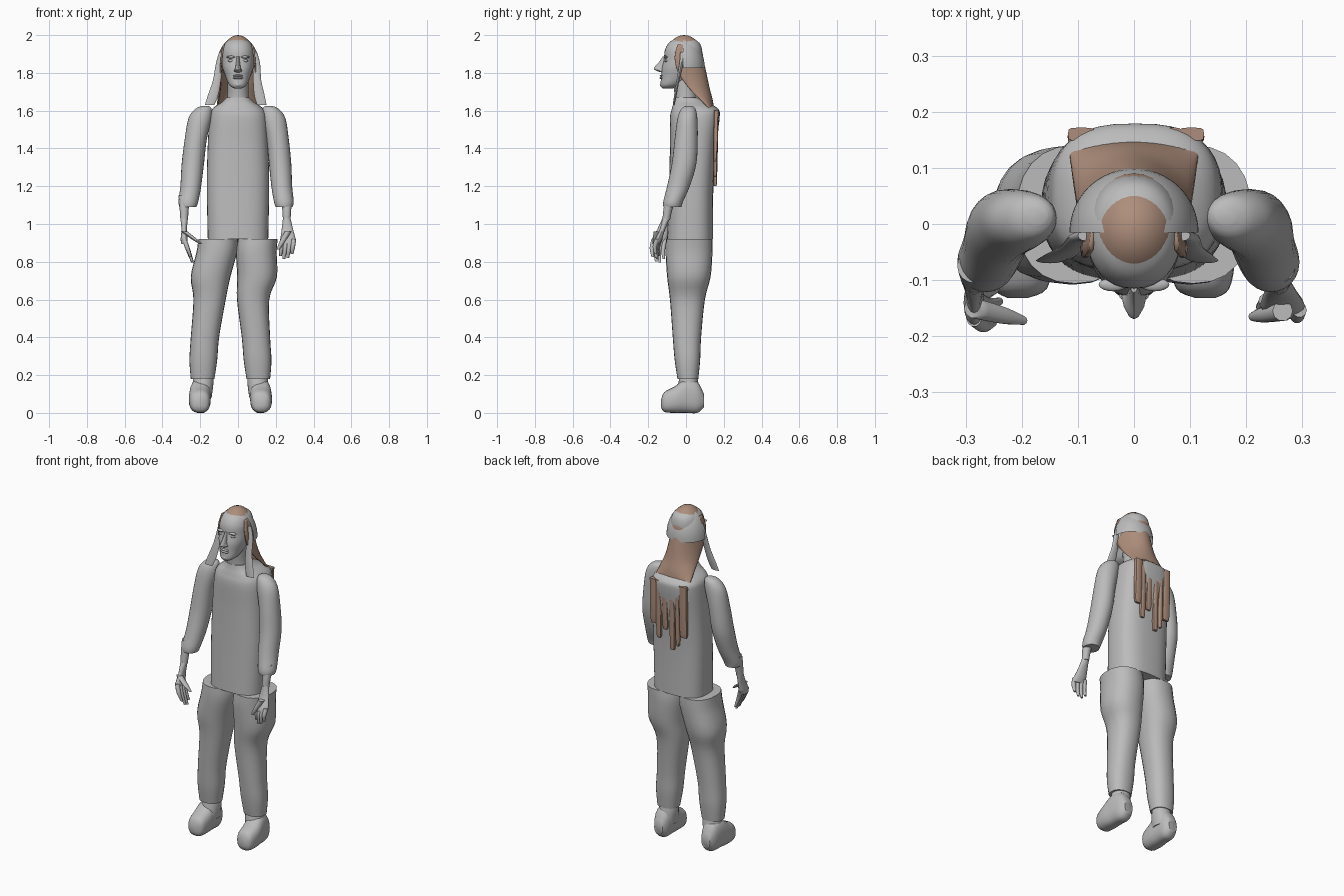
import bpy
import bmesh
from math import sin, cos, pi, radians
from mathutils import Vector

default_cube = bpy.data.objects.get("Cube")
if default_cube:
    bpy.data.objects.remove(default_cube, do_unlink=True)


def make_material(name, colour):
    material = bpy.data.materials.new(name)
    material.use_nodes = True
    material.diffuse_color = colour
    material.node_tree.nodes["Principled BSDF"].inputs["Base Color"].default_value = colour
    return material


GREY = make_material("plain grey", (0.5, 0.5, 0.5, 1))
BROWN = make_material("hair brown", (0.42, 0.27, 0.2, 1))


def finish(bm, name, *materials, rule=None):
    """Turn a bmesh into a smooth shaded object."""
    bmesh.ops.recalc_face_normals(bm, faces=bm.faces)
    if rule:
        for face in bm.faces:
            face.material_index = int(rule(face.calc_center_median()))
    mesh = bpy.data.meshes.new(name)
    bm.to_mesh(mesh)
    bm.free()
    for material in materials:
        mesh.materials.append(material)
    mesh.shade_smooth()
    mesh.set_sharp_from_angle(angle=radians(45))
    obj = bpy.data.objects.new(name, mesh)
    bpy.context.collection.objects.link(obj)
    return obj


def smooth_rings(rings, steps):
    """Catmull-Rom interpolation between the given rings."""
    result = []
    last = len(rings) - 1
    for i in range(last):
        quad = [rings[max(i - 1, 0)], rings[i], rings[i + 1], rings[min(i + 2, last)]]
        for k in range(steps):
            t = k / steps
            result.append([b + 0.5 * t * (c - a + t * (2 * a - 5 * b + 4 * c - d + t * (3 * (b - c) + d - a)))
                           for a, b, c, d in zip(*quad)])
    return result + [list(rings[last])]


def skin(bm, loops, closed):
    for low, high in zip(loops, loops[1:]):
        count = len(low)
        for i in range(count if closed else count - 1):
            j = (i + 1) % count
            bm.faces.new((low[i], low[j], high[j], high[i]))


def loft(name, rings, material=GREY, along_y=False, power=2.0, sides=24, steps=4):
    """Skin over rings given as (x min, x max, y min, y max, z)."""
    bm = bmesh.new()
    loops = []
    for x0, x1, y0, y1, z in smooth_rings(rings, steps):
        loop = []
        for i in range(sides):
            c, s = cos(2 * pi * i / sides), sin(2 * pi * i / sides)
            c, s = [abs(v) ** (2 / power) * (1 if v > 0 else -1) for v in (c, s)]
            u, v = (x0 + x1) / 2 + c * (x1 - x0) / 2, (y0 + y1) / 2 + s * (y1 - y0) / 2
            loop.append(bm.verts.new((u, z, v) if along_y else (u, v, z)))
        loops.append(loop)
    skin(bm, loops, True)
    bm.faces.new(loops[0])
    bm.faces.new(loops[-1])
    return finish(bm, name, material)


def tube(name, points, radii, sides=10):
    rings = [(x - r, x + r, y - r, y + r, z) for (x, y, z), r in zip(points, radii)]
    return loft(name, rings, sides=sides)


def mirror(rings, shift):
    """Mirror rings across x, moved inward by shift(z)."""
    return [(-x1 - shift(z), -x0 - shift(z), y0, y1, z) for x0, x1, y0, y1, z in rings]


def ellipsoid(name, centre, radii, *materials, keep=None, rule=None, detail=32):
    bm = bmesh.new()
    bmesh.ops.create_uvsphere(bm, u_segments=detail, v_segments=detail // 2, radius=1)
    for vert in bm.verts:
        vert.co = Vector(centre) + Vector([a * b for a, b in zip(vert.co, radii)])
    if keep:
        gone = [f for f in bm.faces if not keep(f.calc_center_median())]
        bmesh.ops.delete(bm, geom=gone, context="FACES")
    return finish(bm, name, *materials, rule=rule)


# Shirt body with neckline
loft("shirt", [
    (-.16, .16, -.1, .143, .92), (-.165, .165, -.09, .145, 1.2), (-.16, .16, -.085, .16, 1.42),
    (-.15, .155, -.085, .178, 1.56), (-.135, .135, -.075, .17, 1.61),
    (-.085, .085, -.065, .11, 1.645), (-.06, .06, -.06, .06, 1.67)], power=2.7, sides=40)

# Trouser legs and shoes
leg = [(-.25, -.125, -.045, .065, .18), (-.257, -.11, -.06, .075, .28), (-.25, -.1, -.07, .08, .4),
       (-.236, -.065, -.085, .1, .6), (-.25, -.04, -.1, .13, .72), (-.22, -.005, -.108, .14, .85),
       (-.21, .0, -.106, .14, .92)]
ankle = [(-.25, -.14, -.06, .08, .08), (-.24, -.13, -.04, .065, .16), (-.235, -.135, -.03, .055, .22)]
shoe = [(-.225, -.19, .03, .07, -.132), (-.25, -.155, .005, .11, -.115), (-.26, -.145, .0, .14, -.06),
        (-.255, -.145, .0, .18, .0), (-.245, -.15, .0, .165, .06), (-.225, -.17, .03, .1, .095)]


def leg_shift(z):
    return min(.08, (.92 - z) * .22)


def foot_shift(z):
    return .08


loft("right_trouser_leg", leg, power=2.3)
loft("left_trouser_leg", mirror(leg, leg_shift), power=2.3)
for side, change in (("right", list), ("left", lambda rings: mirror(rings, foot_shift))):
    loft(side + "_ankle", change(ankle))
    loft(side + "_shoe", change(shoe), along_y=True, power=2.5)

# Sleeves
sleeve = [(-.31, -.22, -.12, -.025, 1.09), (-.315, -.21, -.12, -.015, 1.12), (-.305, -.195, -.1, .02, 1.2),
          (-.298, -.18, -.075, .055, 1.32), (-.282, -.165, -.06, .062, 1.45),
          (-.262, -.14, -.045, .06, 1.56), (-.225, -.14, -.025, .05, 1.61), (-.19, -.155, .0, .03, 1.625)]
loft("right_sleeve", sleeve)
loft("left_sleeve", mirror(sleeve, lambda z: .01 + .02 * (1.62 - z)))


# Forearm, palm, four fingers and thumb, spread along one direction
def hand(side, wrist, palm, spread, curl, thumb_tip):
    wrist, palm, spread, curl = map(Vector, (wrist, palm, spread, curl))
    half = Vector((max(abs(spread.x), .017), max(abs(spread.y), .017)))
    tube(side + "_forearm", [wrist + Vector((0, .03, .13)), wrist + Vector((0, .01, .06)), wrist],
         (.03, .024, .02), sides=16)
    rings = [(wrist.x - .02, wrist.x + .02, wrist.y - .02, wrist.y + .02, wrist.z + .01)]
    for blend, scale in ((.5, .85), (1, 1.1), (1.25, .9)):
        p = wrist.lerp(palm, blend)
        rings.append((p.x - half.x * scale, p.x + half.x * scale,
                      p.y - half.y * scale, p.y + half.y * scale, p.z))
    loft(side + "_palm", rings, sides=16)
    for i, length in enumerate((.85, 1, .95, .75)):
        base = palm + spread * (i - 1.5) / 1.8
        points = [base, base + curl * length * .5 + Vector((0, -.008, 0)), base + curl * length]
        tube(f"{side}_finger_{i + 1}", points, (.013, .012, .007))
    start = palm + Vector((0, -.01, .04))
    tip = Vector(thumb_tip)
    tube(side + "_thumb", [start, start.lerp(tip, .6), tip], (.018, .015, .008))


hand("right", (-.285, -.105, 1.02), (-.285, -.14, .92), (0, -.036, 0), (.045, -.008, -.125), (-.198, -.172, .895))
hand("left", (.258, -.105, 1.02), (.265, -.145, .92), (.036, -.01, 0), (-.012, -.01, -.105), (.212, -.165, .865))

# Neck, head and face
loft("neck", [(-.065, .065, -.062, .06, 1.62), (-.056, .056, -.06, .055, 1.68), (-.055, .055, -.075, .055, 1.78)])
loft("head", [
    (-.02, .02, -.125, -.07, 1.718), (-.046, .046, -.135, -.03, 1.735), (-.066, .066, -.131, .04, 1.78),
    (-.08, .08, -.128, .07, 1.825), (-.085, .085, -.117, .085, 1.87), (-.083, .083, -.112, .085, 1.92),
    (-.066, .066, -.09, .07, 1.96), (-.03, .03, -.05, .03, 1.985)], power=2.15, sides=32)
loft("nose", [(-.017, .017, -.132, -.09, 1.803), (-.022, .022, -.158, -.1, 1.812), (-.015, .015, -.17, -.1, 1.825),
              (-.01, .01, -.145, -.09, 1.855), (-.008, .008, -.122, -.09, 1.888)], sides=12)
for z, y, height in ((1.785, -.127, .006), (1.773, -.127, .007)):
    ellipsoid(f"lip_{z}", (0, y, z), (.027, .013, height), GREY, detail=16)
ellipsoid("chin", (0, -.12, 1.738), (.024, .018, .016), GREY, detail=16)
for side, sign in (("left", 1), ("right", -1)):
    ellipsoid(side + "_brow", (sign * .037, -.108, 1.884), (.026, .012, .007), GREY, detail=16)
    ellipsoid(side + "_eye", (sign * .037, -.104, 1.864), (.017, .01, .007), GREY, detail=16)
    ellipsoid(side + "_ear", (sign * .085, -.02, 1.85), (.012, .02, .035), GREY, detail=16)

# Brown crown of hair, cut along the hairline
ellipsoid("hair_crown", (0, -.01, 1.87), (.09, .102, .13), BROWN,
          keep=lambda p: p.z > 1.8 and (p.y > -.055 or p.z > 1.955))

# Grey half cap at the back of the head, with a brown patch on top
ellipsoid("hair_cap", (0, -.015, 1.825), (.115, .114, .168), GREY, BROWN, detail=64,
          keep=lambda p: p.y > -.015 and p.z > 1.825,
          rule=lambda p: (p.x / .055) ** 2 + ((p.y - .045) / .042) ** 2 < 1)

# Long hair falling behind the head, as (half width, front y, back y, z)
bm = bmesh.new()
loops = []
for w, front, back, z in smooth_rings([
        (.08, -.045, .07, 1.95), (.092, -.06, .09, 1.88), (.096, -.04, .108, 1.8),
        (.1, .015, .125, 1.72), (.11, .085, .143, 1.65), (.118, .155, .15, 1.58)], 4):
    arc = [pi * i / 20 for i in range(21)]
    loops.append([bm.verts.new((w * cos(a), front + (back - front) * sin(a), z)) for a in arc])
skin(bm, loops, False)
sheet = finish(bm, "long_hair", BROWN)
thick = sheet.modifiers.new("thickness", "SOLIDIFY")
thick.thickness = .008

# Loose strands over the back, as (x min, x max, lower end)
for i, (x0, x1, low) in enumerate(((-.118, -.07, 1.29), (-.066, -.044, 1.23), (-.035, -.005, 1.2),
                                   (.01, .045, 1.31), (.055, .085, 1.25), (.08, .125, 1.33))):
    loft(f"hair_strand_{i + 1}", [
        (x0 + .006, x1 - .006, .147, .16, low), (x0, x1, .145, .164, low + .03),
        (x0, x1, .145, .17, 1.46), (x0, x1, .148, .172, 1.6)], BROWN, power=4, sides=12)

# Grey locks framing the face
lock = [(-.175, -.125, -.07, -.06, 1.63), (-.16, -.105, -.063, -.05, 1.68), (-.133, -.09, -.05, -.035, 1.76),
        (-.117, -.08, -.035, -.015, 1.85), (-.1, -.075, -.03, -.01, 1.91)]
loft("right_face_lock", lock, sides=12)
loft("left_face_lock", mirror(lock, lambda z: max(0, .11 * (1.85 - z))), sides=12)
